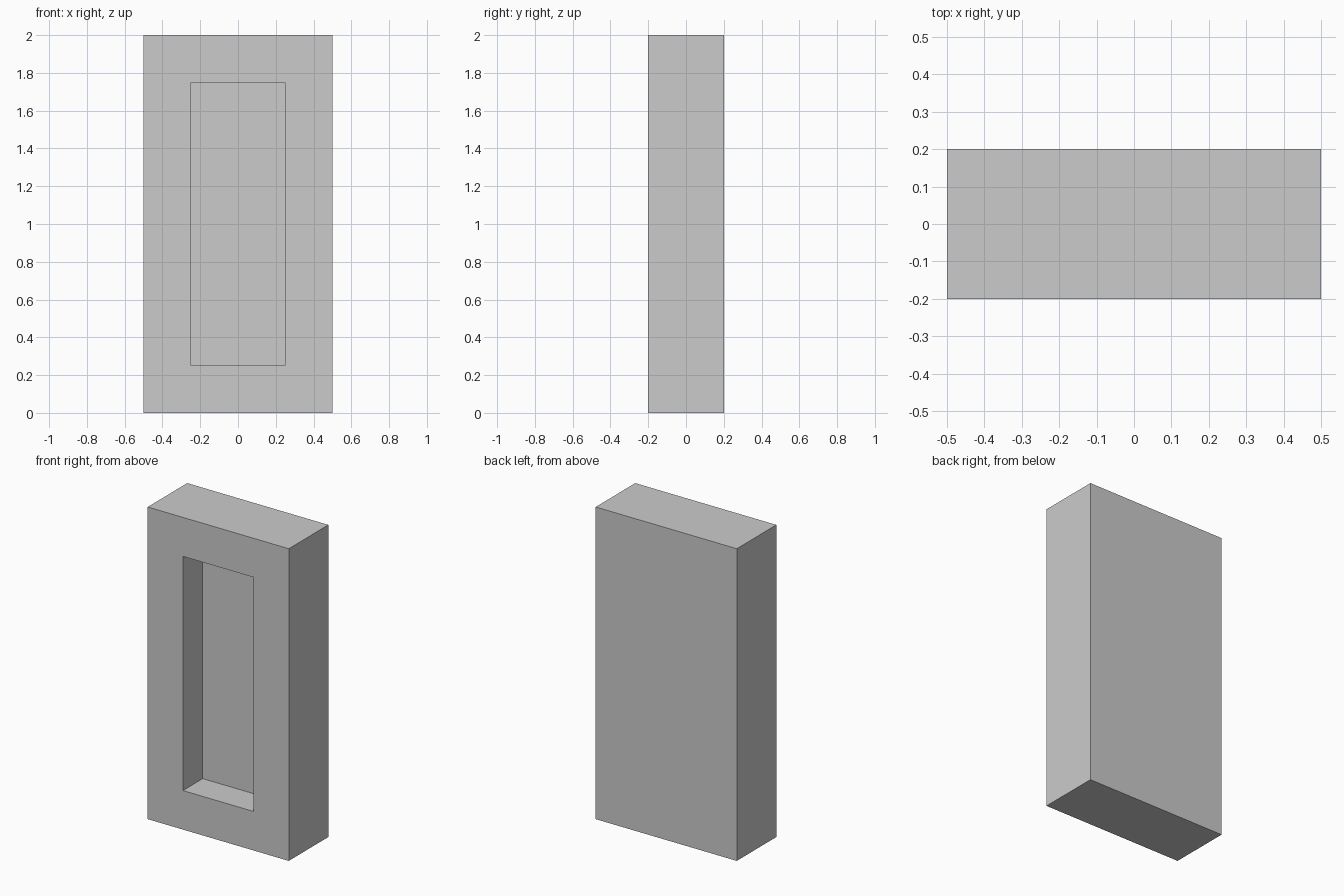
import bpy, bmesh
from mathutils import Vector

if "Cube" in bpy.data.objects:
    bpy.data.objects.remove(bpy.data.objects["Cube"])

WIDTH, DEPTH, HEIGHT = 1.0, 0.4, 2.0
BORDER, RECESS = 0.25, 0.2

# Solid slab standing on the ground
bm = bmesh.new()
bmesh.ops.create_cube(bm, size=1.0)
bmesh.ops.scale(bm, vec=(WIDTH, DEPTH, HEIGHT), verts=bm.verts)
bmesh.ops.translate(bm, vec=(0, 0, HEIGHT / 2), verts=bm.verts)
bm.normal_update()

# Front face: inset an even border, then push the panel in
front = min(bm.faces, key=lambda f: f.calc_center_median().y)
bmesh.ops.inset_individual(bm, faces=[front], thickness=BORDER, use_even_offset=True)
rim = bmesh.ops.extrude_discrete_faces(bm, faces=[front])["faces"]
bmesh.ops.translate(bm, vec=Vector((0, RECESS, 0)), verts=rim[0].verts)
bmesh.ops.recalc_face_normals(bm, faces=bm.faces)

mesh = bpy.data.meshes.new("recessed_panel")
bm.to_mesh(mesh)
bm.free()
panel = bpy.data.objects.new("recessed_panel", mesh)
bpy.context.collection.objects.link(panel)
